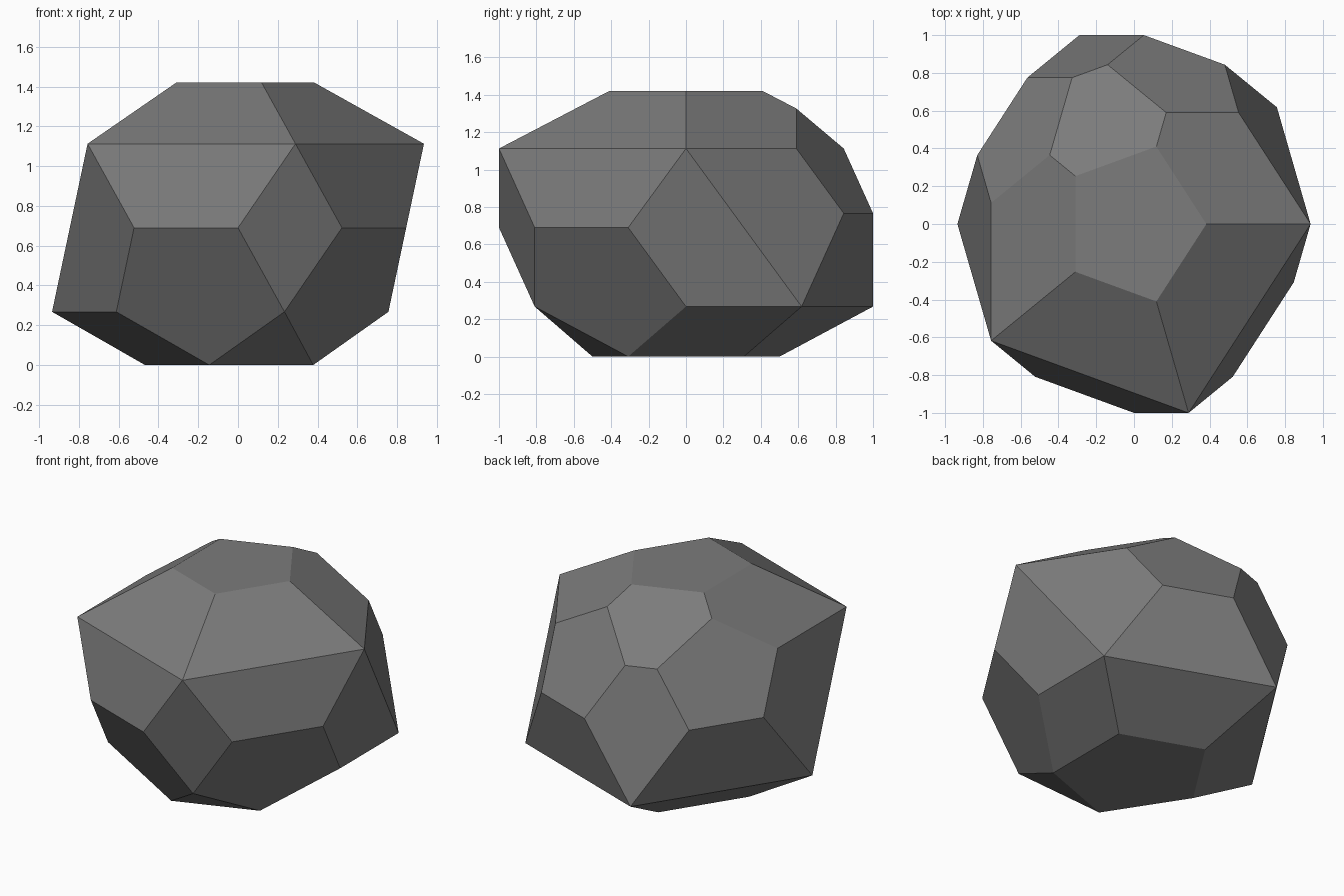
import bpy, bmesh, math
from mathutils import Vector

if "Cube" in bpy.data.objects:
    bpy.data.objects.remove(bpy.data.objects["Cube"])

# Stretched icosahedron: pole, upper ring, lower ring, pole
MID, RING_R, RING_Z, POLE_Z = 0.69, 0.935, 0.4225, 0.944
Y_STRETCH = 1.0 / (RING_R * math.sin(math.radians(72)))


def ring_point(angle, z):
    a = math.radians(angle)
    return Vector((RING_R * math.cos(a), RING_R * math.sin(a) * Y_STRETCH, z))


corners = {"top": Vector((0, 0, MID + POLE_Z)), "bottom": Vector((0, 0, MID - POLE_Z))}
links = []
for i in range(5):
    up, low = i * 72, i * 72 + 36
    corners[up] = ring_point(up, MID + RING_Z)
    corners[low] = ring_point(low, MID - RING_Z)
    links += [("top", up), ("bottom", low), (up, low),
              (up, (up + 72) % 360), (low, (low + 72) % 360), (low, (up + 72) % 360)]

# Corners that are chipped off, and how far along each edge
chips = {"top": 0.41, 72: 0.41, 144: 0.41, "bottom": 0.5, 252: 0.5, 324: 0.5}

points = {}
for a, b in links:
    for s, e in ((a, b), (b, a)):
        p = corners[s].lerp(corners[e], chips.get(s, 0.0))
        if s == "bottom":
            p.z = 0.0
        points[tuple(round(c, 4) for c in p)] = p

# Rock body: hull of the chipped corners, with flat facets merged
bm = bmesh.new()
for p in points.values():
    bm.verts.new(p)
bmesh.ops.convex_hull(bm, input=bm.verts[:])
bmesh.ops.dissolve_limit(bm, angle_limit=math.radians(2), verts=bm.verts[:], edges=bm.edges[:])
bmesh.ops.recalc_face_normals(bm, faces=bm.faces[:])
mesh = bpy.data.meshes.new("rock")
bm.to_mesh(mesh)
bm.free()

stone = bpy.data.materials.new("dark grey stone")
stone.diffuse_color = (0.2, 0.2, 0.2, 1)
stone.use_nodes = True
stone.node_tree.nodes["Principled BSDF"].inputs["Base Color"].default_value = stone.diffuse_color
mesh.materials.append(stone)
rock = bpy.data.objects.new("rock", mesh)
bpy.context.collection.objects.link(rock)
